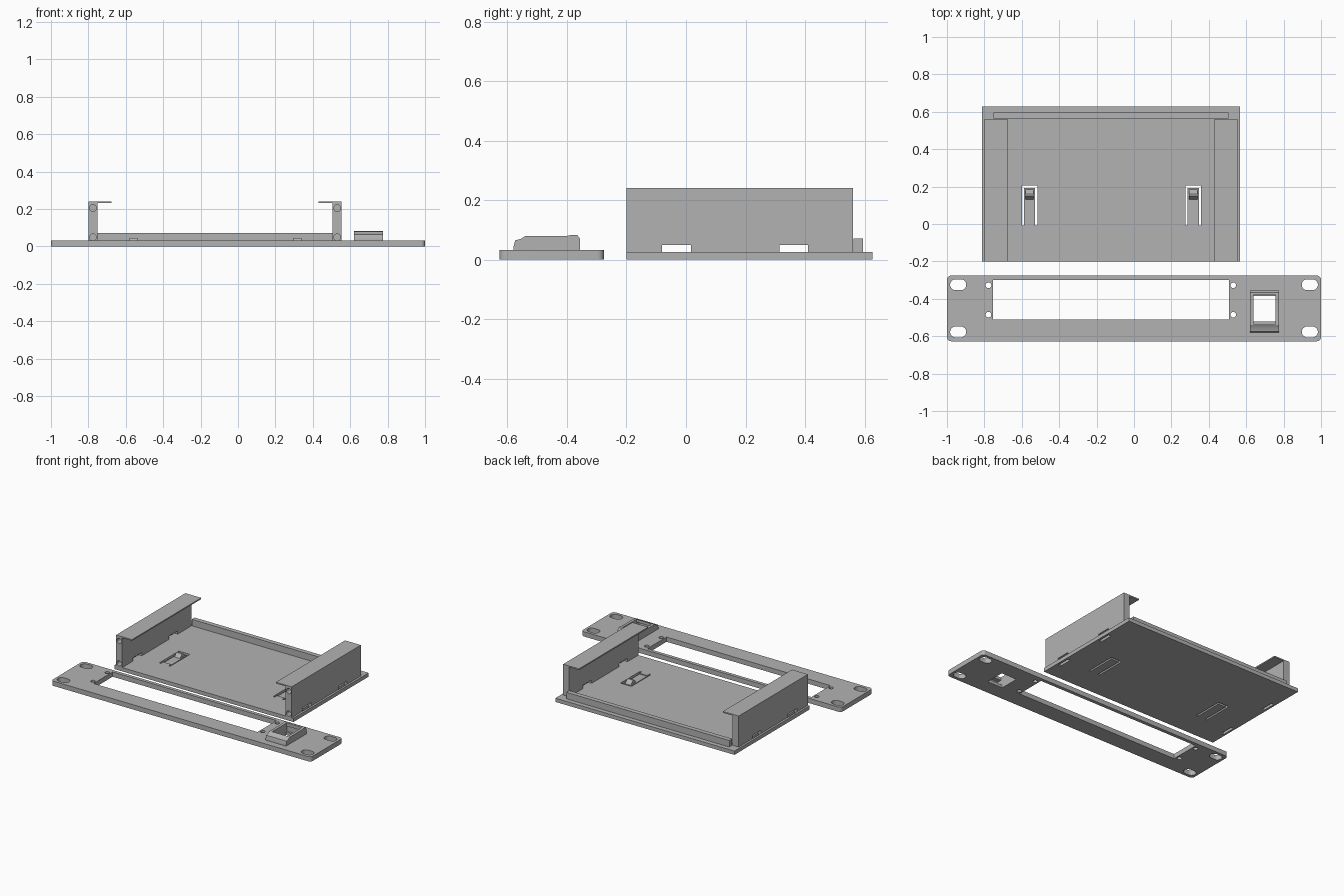
import bpy, bmesh, math
from mathutils import Vector

if "Cube" in bpy.data.objects:
    bpy.data.objects.remove(bpy.data.objects["Cube"])

grey = bpy.data.materials.new("light grey")
grey.diffuse_color = (0.448, 0.448, 0.448, 1)
grey.use_nodes = True
grey.node_tree.nodes["Principled BSDF"].inputs["Base Color"].default_value = grey.diffuse_color


def prism(name, pts, lo, hi, axis="z"):
    """Extrude a closed 2D outline along an axis: z (x,y), y (x,z) or x (y,z)."""
    place = {"z": lambda a, b, c: (a, b, c),
             "y": lambda a, b, c: (a, c, b),
             "x": lambda a, b, c: (c, a, b)}[axis]
    bm = bmesh.new()
    face = bm.faces.new([bm.verts.new(place(a, b, lo)) for a, b in pts])
    new = bmesh.ops.extrude_face_region(bm, geom=[face])["geom"]
    shift = Vector(place(0, 0, hi - lo))
    bmesh.ops.translate(bm, vec=shift, verts=[v for v in new if isinstance(v, bmesh.types.BMVert)])
    bmesh.ops.recalc_face_normals(bm, faces=bm.faces[:])
    mesh = bpy.data.meshes.new(name)
    bm.to_mesh(mesh)
    bm.free()
    mesh.materials.append(grey)
    ob = bpy.data.objects.new(name, mesh)
    bpy.context.collection.objects.link(ob)
    return ob


def box(name, x0, x1, y0, y1, z0, z1):
    return prism(name, [(x0, y0), (x1, y0), (x1, y1), (x0, y1)], z0, z1)


def rounded(cx, cy, w, h, r, steps=8):
    """Rounded rectangle outline; a slot or circle when r is half the height."""
    pts = []
    for k, (sx, sy) in enumerate([(1, 1), (-1, 1), (-1, -1), (1, -1)]):
        for i in range(steps + 1):
            a = (k + i / steps) * math.pi / 2
            p = (round(cx + sx * (w / 2 - r) + r * math.cos(a), 5),
                 round(cy + sy * (h / 2 - r) + r * math.sin(a), 5))
            if p not in pts:
                pts.append(p)
    return pts


def cut(targets, cutters):
    """Subtract the cutters from every target, then delete them."""
    for t in targets:
        for c in cutters:
            m = t.modifiers.new("cut", "BOOLEAN")
            m.operation, m.solver, m.object = "DIFFERENCE", "EXACT", c
        bpy.context.view_layer.update()
        dg = bpy.context.evaluated_depsgraph_get()
        mesh = bpy.data.meshes.new_from_object(t.evaluated_get(dg))
        t.modifiers.clear()
        t.data = mesh
    for c in cutters:
        bpy.data.objects.remove(c)


# Faceplate with window, mounting slots and screw holes
plate = prism("faceplate", rounded(0, -0.4515, 2, 0.351, 0.022), 0, 0.033)
holes = [box("cutter", -0.755, 0.507, -0.51, -0.30, -1, 1)]
for y in (-0.325, -0.577):
    for x in (-0.94, 0.94):
        holes.append(prism("cutter", rounded(x, y, 0.086, 0.058, 0.029), -1, 1))
for y in (-0.328, -0.485):
    for x in (-0.778, 0.531):
        holes.append(prism("cutter", rounded(x, y, 0.03, 0.03, 0.015), -1, 1))
cut([plate], holes)

# Socket housing on the faceplate, hollow with retaining lips
socket = prism("socket_housing", [
    (-0.58, 0.033), (-0.58, 0.042), (-0.574, 0.065), (-0.555, 0.07), (-0.54, 0.08),
    (-0.40, 0.08), (-0.387, 0.083), (-0.365, 0.083), (-0.356, 0.07), (-0.356, 0.033)],
    0.619, 0.776, "x")
cut([plate, socket], [
    box("cutter", 0.638, 0.757, -0.522, -0.385, -1, 1),
    box("cutter", 0.638, 0.757, -0.565, -0.37, 0.02, 0.06),
    box("cutter", 0.638, 0.757, -0.535, -0.38, 0.05, 1)])

# Tray floor and rear lip
floor = box("tray_floor", -0.812, 0.567, -0.2, 0.627, 0, 0.026)
box("rear_lip", -0.75, 0.504, 0.563, 0.595, 0.026, 0.071)

# Side walls, top flanges, screw holes and tie slots
MID = -0.1225
for name, s in (("left", -1), ("right", 1)):
    out, inner, tip = (MID + s * d for d in (0.6755, 0.629, 0.554))
    outline = [(out, 0.026), (inner, 0.026), (inner, 0.232), (tip, 0.232), (tip, 0.241), (out, 0.241)]
    wall = prism(name + "_wall", outline, -0.2, 0.561, "y")
    bores = [prism("cutter", rounded(MID + s * 0.653, z, 0.036, 0.036, 0.018), -0.3, -0.1, "y")
             for z in (0.049, 0.205)]
    ties = [(-0.08, 0.016), (0.315, 0.41)]
    notches = [box("cutter", min(out, inner) - 0.05, max(out, inner) + 0.05, a, b, 0.01, 0.049)
               for a, b in ties]
    cut([wall], bores + notches)
    e = sorted((out, out - s * 0.02))
    cut([floor], [box("cutter", e[0], e[1], a, b, -0.1, 0.1) for a, b in ties])

# Spring clips: slit around a tongue with a hooked end
for name, x in (("left", -0.558), ("right", 0.317)):
    cut([floor], [box("cutter", x - 0.042, x + 0.042, -0.008, 0.207, -0.1, 0.1)])
    box(name + "_clip_tongue", x - 0.03, x + 0.03, -0.008, 0.192, 0, 0.02)
    box(name + "_clip_root", x - 0.03, x + 0.03, -0.008, 0.018, 0.02, 0.026)
    prism(name + "_clip_hook", [(0.13, 0.02), (0.15, 0.045), (0.16, 0.045), (0.185, 0.02)],
          x - 0.022, x + 0.022, "x")

# Smooth the rounded edges, keep the corners sharp
for ob in bpy.context.collection.objects:
    ob.select_set(True)
    bpy.context.view_layer.objects.active = ob
bpy.ops.object.shade_smooth_by_angle(angle=math.radians(25))
